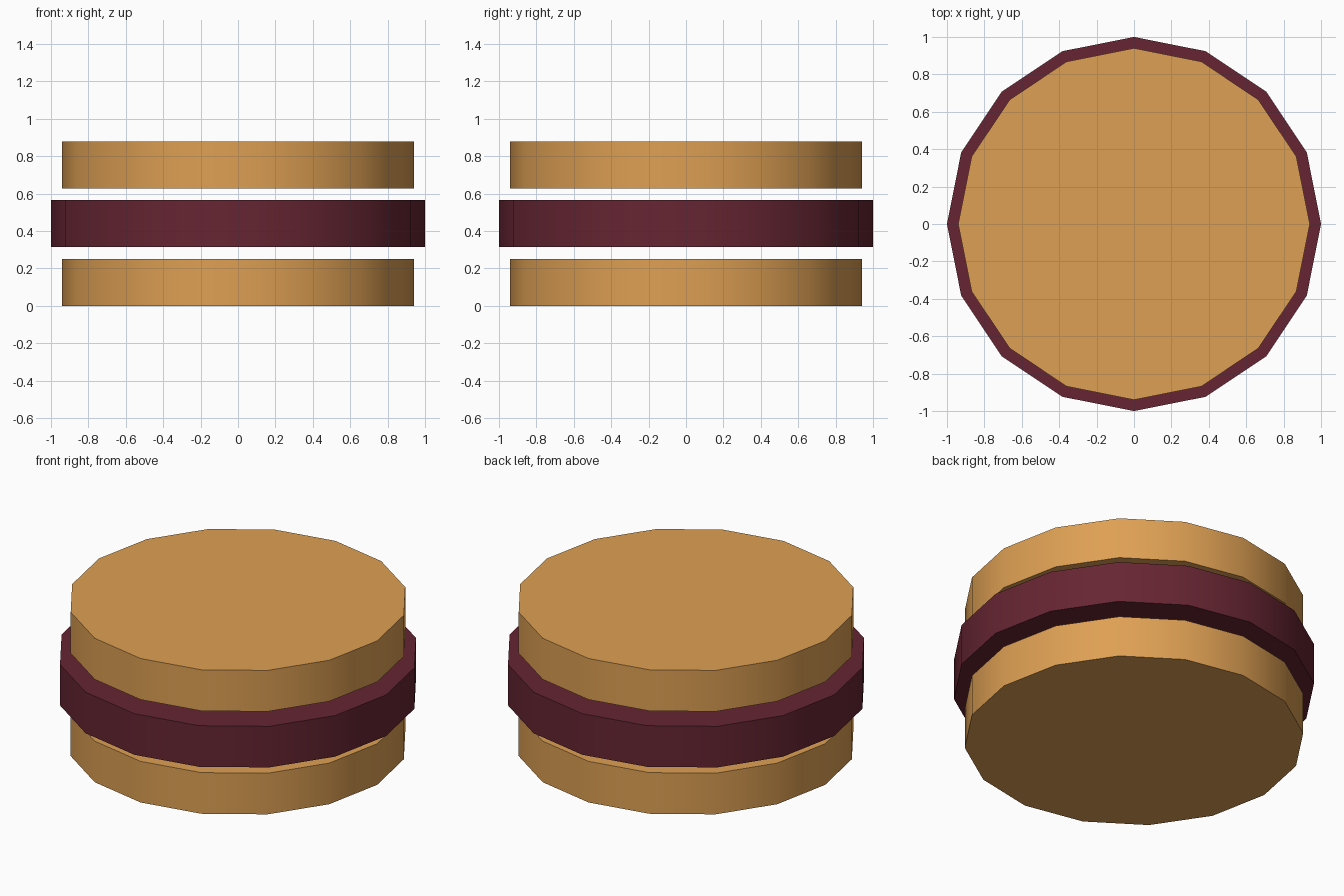
import bpy
import math

if "Cube" in bpy.data.objects:
    bpy.data.objects.remove(bpy.data.objects["Cube"])


def make_material(name, color):
    mat = bpy.data.materials.new(name)
    mat.diffuse_color = (*color, 1.0)
    mat.use_nodes = True
    mat.node_tree.nodes["Principled BSDF"].inputs["Base Color"].default_value = mat.diffuse_color
    return mat


biscuit = make_material("biscuit_tan", (0.73, 0.35, 0.087))
filling = make_material("filling_maroon", (0.133, 0.0185, 0.032))

THICKNESS = 0.251
PITCH = 0.314  # layer thickness plus the open gap


def make_layer(name, index, radius, mat):
    bpy.ops.mesh.primitive_cylinder_add(
        vertices=16, radius=radius, depth=THICKNESS,
        location=(0, 0, index * PITCH + THICKNESS / 2))
    obj = bpy.context.object
    obj.name = name
    obj.data.materials.append(mat)
    # smooth rim, crisp cap edges
    bpy.ops.object.shade_smooth_by_angle(angle=math.radians(30))
    return obj


# Three stacked 16-sided discs, the middle one slightly wider
make_layer("bottom_biscuit", 0, 0.94, biscuit)
make_layer("filling_disc", 1, 1.0, filling)
make_layer("top_biscuit", 2, 0.94, biscuit)
